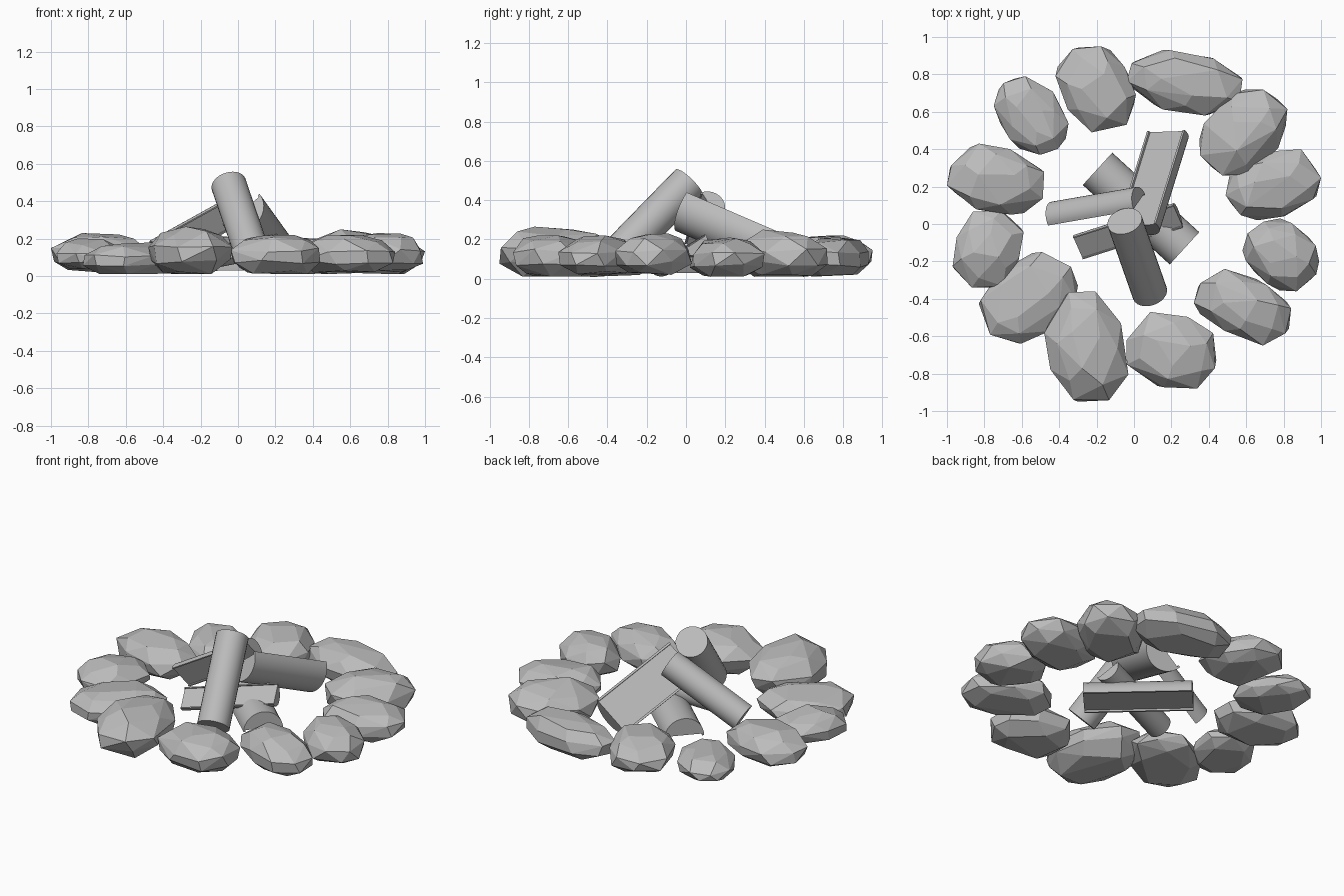
import bpy, bmesh, math, random
from mathutils import Vector, Matrix

cube = bpy.data.objects.get("Cube")
if cube:
    bpy.data.objects.remove(cube, do_unlink=True)

GREY = (0.5, 0.5, 0.5, 1)
grey = bpy.data.materials.new("plain_grey")
grey.use_nodes = True
grey.diffuse_color = GREY
grey.node_tree.nodes["Principled BSDF"].inputs["Base Color"].default_value = GREY


def finish(bm, name, smooth=False):
    bmesh.ops.recalc_face_normals(bm, faces=bm.faces)
    mesh = bpy.data.meshes.new(name)
    bm.to_mesh(mesh)
    bm.free()
    mesh.materials.append(grey)
    obj = bpy.data.objects.new(name, mesh)
    bpy.context.collection.objects.link(obj)
    if smooth:
        bpy.ops.object.select_all(action='DESELECT')
        obj.select_set(True)
        bpy.context.view_layer.objects.active = obj
        bpy.ops.object.shade_smooth_by_angle(angle=math.radians(35))


def remap(value, old, new):
    return new[0] + (value - old[0]) / (old[1] - old[0]) * (new[1] - new[0])


def stone(name, xs, ys, zs, angle, aspect, seed):
    """Chipped stone: hull of a few boxy rings of points, fitted to its bounds."""
    rng = random.Random(seed)
    turn = Matrix.Rotation(math.radians(angle), 3, 'Z')
    rings = ((0, .68, 5), (.25, .96, 8), (.58, 1, 8), (.87, .73, 6), (1, .4, 3))
    points = []
    for height, radius, count in rings:
        start = rng.random() * math.tau
        for i in range(count):
            a = start + math.tau * (i + rng.uniform(-.15, .15)) / count
            c, s = math.cos(a), math.sin(a)
            r = radius * rng.uniform(.96, 1.04) / (abs(c) ** 2.5 + abs(s) ** 2.5) ** .4
            z = height + rng.uniform(-.06, .06)
            points.append(turn @ Vector((r * c, r * aspect * s, z)))
    for axis, span in enumerate((xs, ys, zs)):
        values = [p[axis] for p in points]
        old = min(values), max(values)
        for p in points:
            p[axis] = remap(p[axis], old, span)
    bm = bmesh.new()
    for p in points:
        bm.verts.new(p)
    hull = bmesh.ops.convex_hull(bm, input=bm.verts)
    inside = [g for g in hull["geom_interior"] if isinstance(g, bmesh.types.BMVert)]
    bmesh.ops.delete(bm, geom=inside, context='VERTS')
    bmesh.ops.dissolve_limit(bm, angle_limit=math.radians(8), verts=bm.verts, edges=bm.edges)
    finish(bm, name)


def log(name, start, end, profile, facing):
    """Extrude a profile along start-end; its +v side points to facing."""
    start, end = Vector(start), Vector(end)
    axis = (end - start).normalized()
    v = Vector(facing)
    v = (v - axis * v.dot(axis)).normalized()
    u = v.cross(axis)
    bm = bmesh.new()
    rings = [[bm.verts.new(c + u * a + v * b) for a, b in profile] for c in (start, end)]
    for ring in rings:
        bm.faces.new(ring)
    n = len(profile)
    for i in range(n):
        j = (i + 1) % n
        bm.faces.new((rings[0][i], rings[0][j], rings[1][j], rings[1][i]))
    finish(bm, name, smooth=True)


def arc(radius, first, last, steps):
    return [(radius * math.cos(math.radians(first + (last - first) * i / steps)),
             radius * math.sin(math.radians(first + (last - first) * i / steps)))
            for i in range(steps + 1)]


def split_profile(r):
    """Half round with thin bark lips standing above the flat face."""
    lip = r * .1
    return arc(r, 180, 360, 16) + [(r - lip, 0), (r - lip, -lip), (lip - r, -lip), (lip - r, 0)]


# Ring of stones: x span, y span, z span, turn, aspect
stones = [
    ((-.75, -.35), (.37, .79), (.01, .16), -60, .72),
    ((-.42, .01), (.49, .95), (.02, .22), -70, .72),
    ((-.04, .58), (.58, .93), (.01, .21), -12, .55),
    ((.35, .82), (.26, .72), (.01, .25), 48, .75),
    ((.49, 1), (.02, .40), (.01, .21), 18, .72),
    ((.58, .99), (-.36, .03), (.02, .23), -45, .85),
    ((.32, .84), (-.65, -.24), (.02, .22), -28, .64),
    ((-.04, .44), (-.88, -.47), (.01, .22), -12, .82),
    ((-.48, -.03), (-.95, -.36), (.01, .265), -78, .74),
    ((-.83, -.30), (-.64, -.15), (.01, .18), 40, .72),
    ((-.97, -.59), (-.34, .07), (.03, .20), 65, .85),
    ((-1, -.48), (.05, .43), (.02, .23), -15, .75),
]
for i, data in enumerate(stones):
    stone(f"ring_stone_{i + 1}", *data, seed=i + 4)

# Campfire wood: one round log and four split ones
log("round_log", (.085, -.37, .095), (-.05, .015, .49), arc(.095, 0, 345, 23), (0, 0, 1))
log("split_log_back", (.17, .5, .145), (.015, 0, .36), split_profile(.128), (-.62, 0, .78))
log("split_log_ground", (-.195, .295, .03), (.27, -.13, .03), split_profile(.117), (0, 0, -1))
log("split_log_side", (-.43, .035, .115), (.03, .115, .37), split_profile(.085), (.1, -.85, -.5))
log("split_log_small", (-.3, -.13, .085), (.235, .04, .19), split_profile(.075), (.1, -.5, .85))
